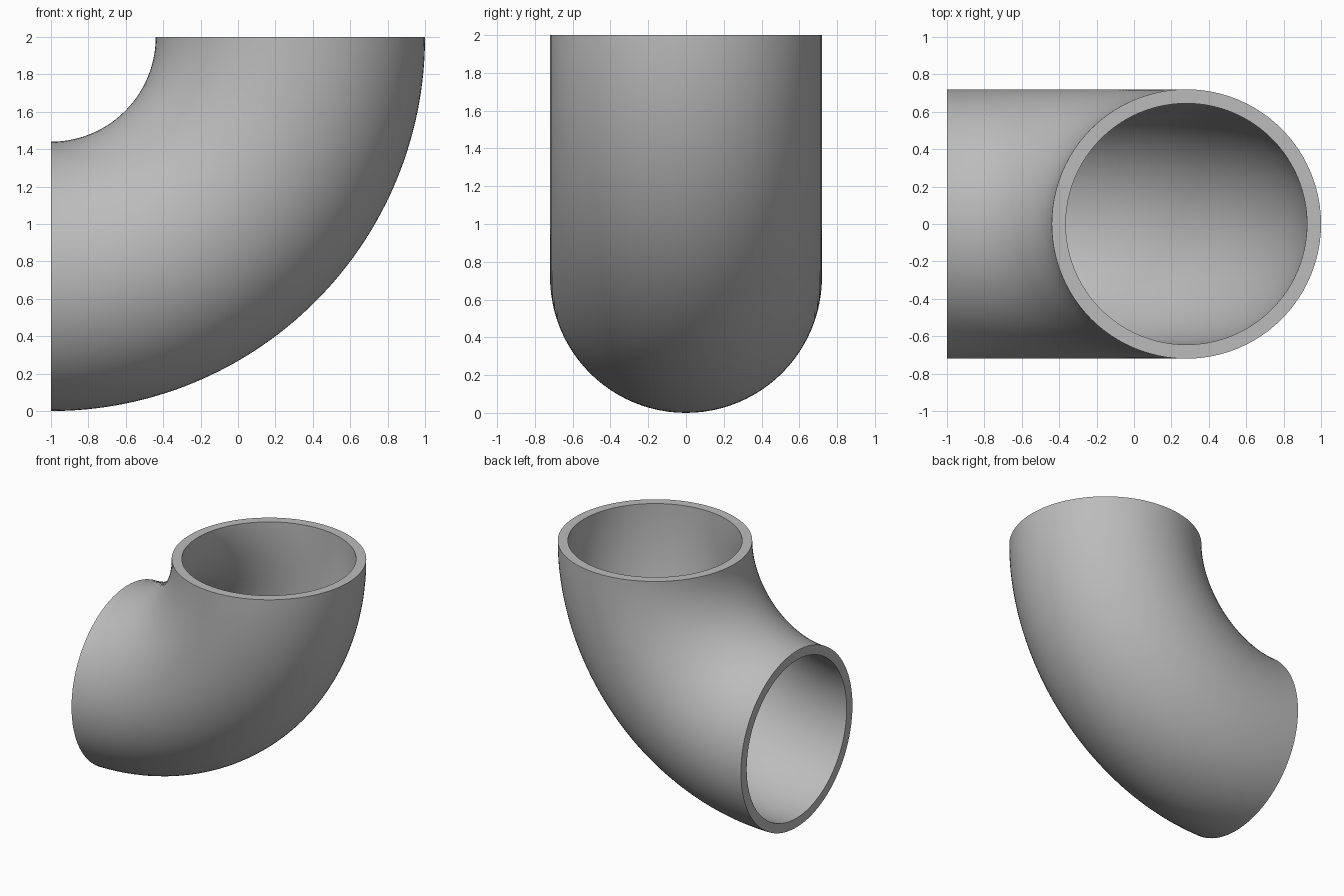
import bpy, bmesh, math
from mathutils import Vector

cube = bpy.data.objects.get("Cube")
if cube:
    bpy.data.objects.remove(cube, do_unlink=True)

# Bend axis, bend radius and pipe wall
CENTRE = Vector((-1, 0, 2))
BEND, OUTER, INNER = 1.28, 0.72, 0.645
SIDES, STEPS = 96, 64

grey = bpy.data.materials.new("pipe grey")
grey.use_nodes = True
colour = (0.5, 0.5, 0.5, 1)
grey.diffuse_color = colour
grey.node_tree.nodes["Principled BSDF"].inputs["Base Color"].default_value = colour


def ring(bm, radius):
    """Circle of vertices in the upper mouth of the pipe."""
    angles = [2 * math.pi * i / SIDES for i in range(SIDES)]
    return [bm.verts.new(CENTRE + Vector((BEND + radius * math.cos(a), radius * math.sin(a), 0)))
            for a in angles]


# Flat ring of the pipe wall, swept a quarter turn about the bend axis
bm = bmesh.new()
outer, inner = ring(bm, OUTER), ring(bm, INNER)
wall = []
for i in range(SIDES):
    j = (i + 1) % SIDES
    wall.append(bm.faces.new((outer[i], outer[j], inner[j], inner[i])))
bmesh.ops.spin(bm, geom=wall, cent=CENTRE, axis=(0, 1, 0),
               angle=math.pi / 2, steps=STEPS, use_duplicate=False)

# Close the upper mouth if the sweep left it open
if any(e.is_boundary for e in bm.edges):
    for i in range(SIDES):
        j = (i + 1) % SIDES
        quad = (outer[i], outer[j], inner[j], inner[i])
        if bm.faces.get(quad) is None:
            bm.faces.new(quad)
bmesh.ops.recalc_face_normals(bm, faces=bm.faces)

mesh = bpy.data.meshes.new("pipe_elbow")
bm.to_mesh(mesh)
bm.free()
mesh.materials.append(grey)
elbow = bpy.data.objects.new("pipe_elbow", mesh)
bpy.context.collection.objects.link(elbow)

# Smooth walls with crisp rims
bpy.context.view_layer.objects.active = elbow
elbow.select_set(True)
bpy.ops.object.shade_smooth_by_angle(angle=math.radians(35))
